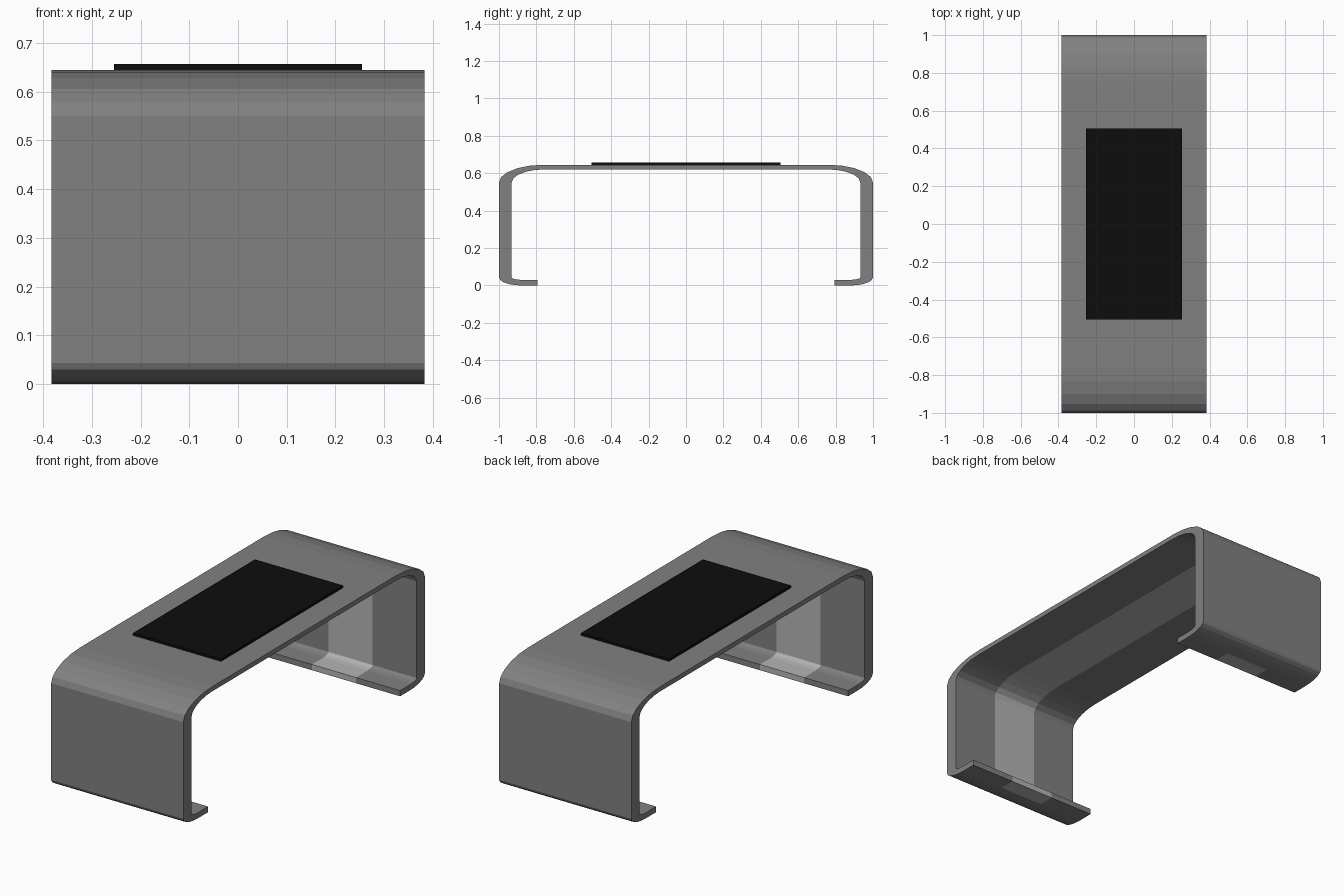
import bpy, bmesh
from math import sin, cos, radians

if "Cube" in bpy.data.objects:
    bpy.data.objects.remove(bpy.data.objects["Cube"])

HALF_W, BAND = 0.383, 0.128


def material(name, v):
    m = bpy.data.materials.new(name)
    m.diffuse_color = (v, v, v, 1)
    m.use_nodes = True
    m.node_tree.nodes["Principled BSDF"].inputs["Base Color"].default_value = m.diffuse_color
    return m


def arc(cy, cz, ry, rz, start, n=5):
    """Quarter ellipse, counter-clockwise from start degrees."""
    angles = [radians(start + 90 * i / n) for i in range(n + 1)]
    return [(cy + ry * cos(a), cz + rz * sin(a)) for a in angles]


def bent_line(side, foot, top, foot_r, top_r):
    """Line from the right foot tip, up, over and down to the left foot tip."""
    half = [(0.795, foot)]
    half += arc(0.88, foot + foot_r, side - 0.88, foot_r, -90)
    half += arc(0.76, top - top_r, side - 0.76, top_r, 0)
    return half + [(-y, z) for y, z in reversed(half)]


# Bent sheet stand: outer and inner lines joined, swept across x
outer = bent_line(1.0, 0.0, 0.645, 0.043, 0.095)
inner = bent_line(0.932, 0.03, 0.62, 0.014, 0.07)
n = len(outer)
loop = outer + inner[::-1]
bm = bmesh.new()
rows = [[bm.verts.new((x, y, z)) for y, z in loop]
        for x in (-HALF_W, -BAND, BAND, HALF_W)]
for c in range(3):
    a, b = rows[c], rows[c + 1]
    for i in range(len(loop)):
        j = (i + 1) % len(loop)
        f = bm.faces.new((a[i], a[j], b[j], b[i]))
        # light centre band: inner face, foot tips and flat foot undersides
        if c == 1 and (i >= n - 2 or i == 0):
            f.material_index = 1
for row in (rows[0], rows[3]):
    for i in range(n - 1):
        k = 2 * n - 1 - i
        bm.faces.new((row[i], row[i + 1], row[k - 1], row[k]))
bmesh.ops.recalc_face_normals(bm, faces=bm.faces)
mesh = bpy.data.meshes.new("bent_stand")
bm.to_mesh(mesh)
bm.free()
mesh.materials.append(material("grey", 0.22))
mesh.materials.append(material("light_grey", 0.46))
bpy.context.collection.objects.link(bpy.data.objects.new("bent_stand", mesh))

# Dark panel on top
bpy.ops.mesh.primitive_cube_add(size=1, location=(0, 0, 0.651))
panel = bpy.context.object
panel.name = "top_panel"
panel.scale = (0.51, 1.01, 0.013)
panel.data.materials.append(material("black", 0.004))
